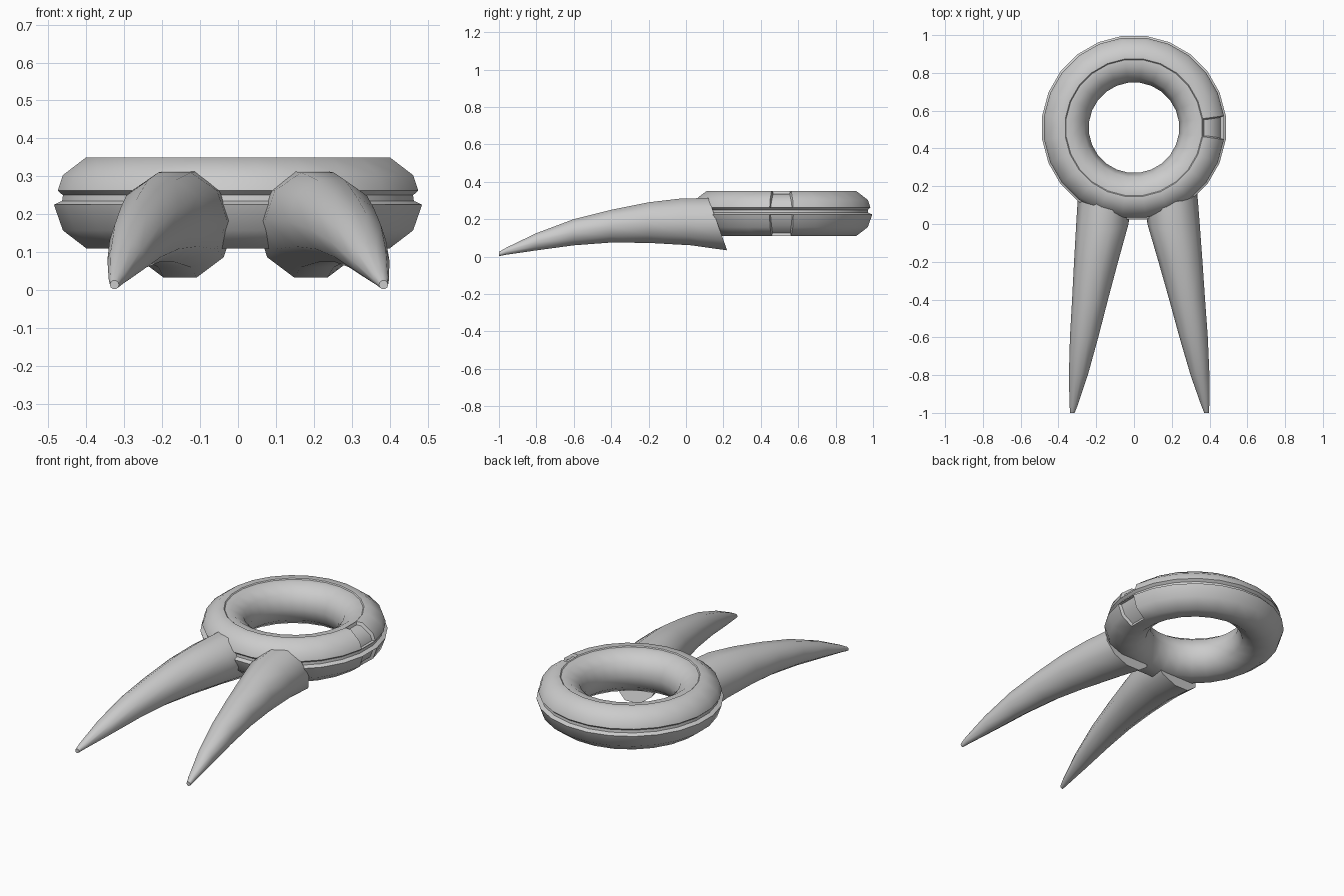
import bpy, bmesh, math
from mathutils import Vector

cube = bpy.data.objects.get("Cube")
if cube:
    bpy.data.objects.remove(cube, do_unlink=True)

grey = bpy.data.materials.new("plain_grey")
grey.use_nodes = True
colour = (0.6, 0.6, 0.6, 1)
grey.diffuse_color = colour
grey.node_tree.nodes["Principled BSDF"].inputs["Base Color"].default_value = colour


def finish(bm, name, angle):
    bmesh.ops.recalc_face_normals(bm, faces=bm.faces)
    mesh = bpy.data.meshes.new(name)
    bm.to_mesh(mesh)
    bm.free()
    mesh.materials.append(grey)
    obj = bpy.data.objects.new(name, mesh)
    bpy.context.collection.objects.link(obj)
    bpy.ops.object.select_all(action='DESELECT')
    obj.select_set(True)
    bpy.context.view_layer.objects.active = obj
    bpy.ops.object.shade_smooth_by_angle(angle=math.radians(angle))
    return obj


def loft(bm, rings, closed):
    """Bridge consecutive vertex rings with quads."""
    n = len(rings[0])
    last = len(rings) if closed else len(rings) - 1
    for i in range(last):
        a, b = rings[i], rings[(i + 1) % len(rings)]
        for j in range(n):
            k = (j + 1) % n
            bm.faces.new((a[j], a[k], b[k], b[j]))


# Ring: revolved section with a raised outer shell and an equator groove
CENTRE = Vector((0, 0.51, 0))
SEGMENTS = 24
section = [(.24, .23), (.264, .303), (.326, .345), (.362, .345), (.367, .35),
           (.404, .35), (.466, .303), (.48, .262), (.466, .25), (.468, .235),
           (.49, .225), (.466, .157), (.404, .11), (.326, .11), (.264, .157)]
bm = bmesh.new()
rings = []
for i in range(SEGMENTS):
    t = (i + 0.5) * math.tau / SEGMENTS
    rings.append([bm.verts.new(CENTRE + Vector((r * math.cos(t), r * math.sin(t), z)))
                  for r, z in section])
loft(bm, rings, True)
bmesh.ops.recalc_face_normals(bm, faces=bm.faces)


# Split in the shell on the left side, above and below the groove
def notch(low, high):
    faces = []
    for f in bm.faces:
        c = f.calc_center_median() - CENTRE
        if c.x > 0.37 and abs(c.y) < 0.02 and low < c.z < high:
            faces.append(f)
    bmesh.ops.inset_region(bm, faces=faces, thickness=0.008, depth=-0.016)


notch(0.27, 0.36)
notch(0.12, 0.21)
finish(bm, "ring", 40)

# Fangs: y, inner x, outer x, bottom z, top z, backward lean of each cross-section
stations = [(.17, .03, .315, .033, .313, .05), (0, .05, .327, .06, .31, .03),
            (-.2, .107, .34, .073, .29, 0), (-.4, .162, .352, .075, .25, 0),
            (-.6, .215, .365, .06, .2, 0), (-.8, .272, .372, .033, .125, 0),
            (-.96, .327, .37, .01, .048, 0), (-1, .343, .367, .002, .025, 0)]
SIDES = 10


def fang(name, side):
    bm = bmesh.new()
    rings = []
    for y, x0, x1, z0, z1, lean in stations:
        shift = 0.021 - 0.008 * y
        ring = []
        for j in range(SIDES):
            t = (j + 0.5) * math.tau / SIDES + math.pi / 2
            x = (x0 + x1) / 2 + math.cos(t) * (x1 - x0) / 2
            up = math.sin(t) / math.cos(math.pi / SIDES)
            z = (z0 + z1) / 2 + up * (z1 - z0) / 2
            ring.append(bm.verts.new((side * x + shift, y - lean * up, z)))
        rings.append(ring)
    loft(bm, rings, False)
    bm.faces.new(rings[0])
    bm.faces.new(rings[-1])
    return finish(bm, name, 45)


fang("left_fang", 1)
fang("right_fang", -1)
